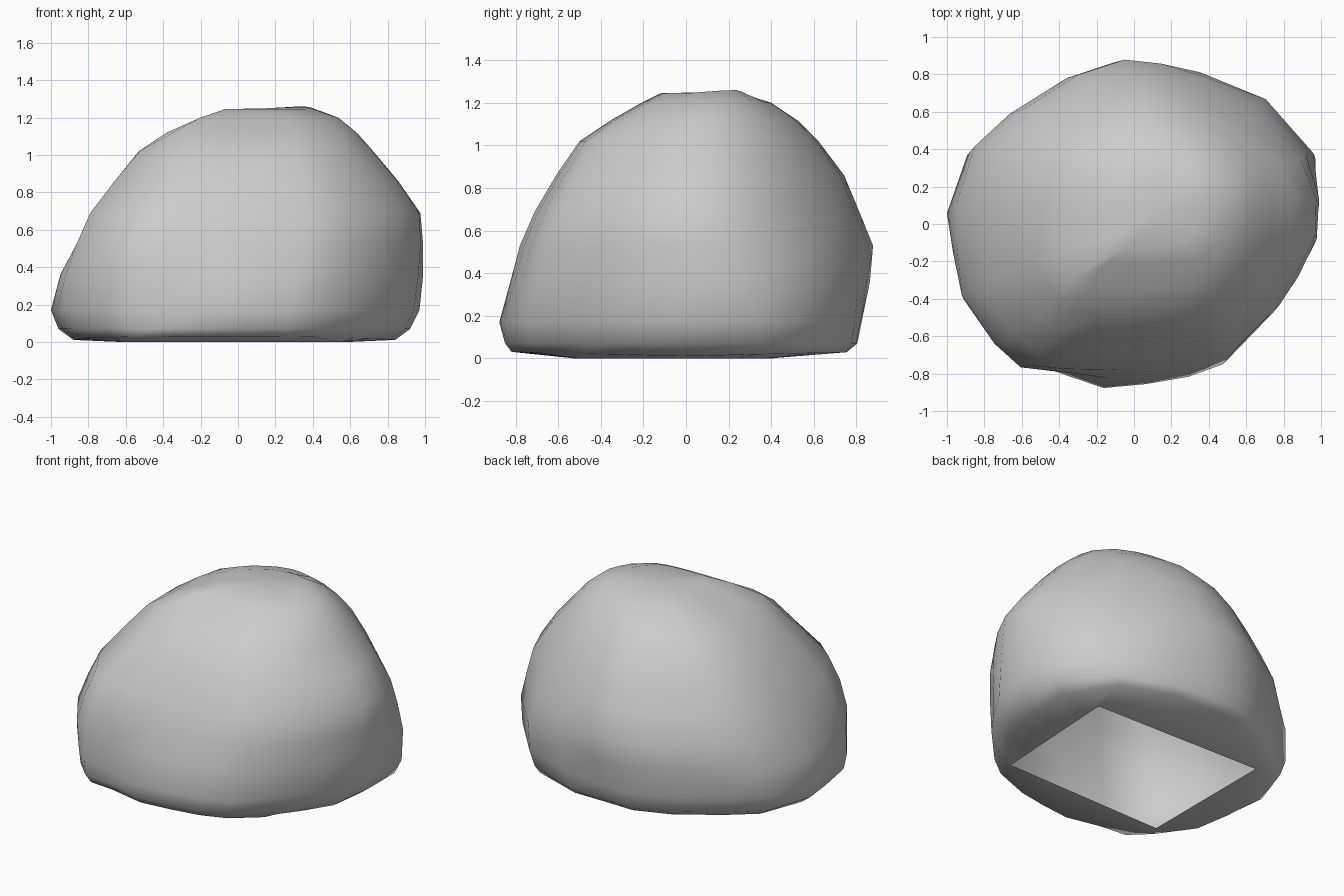
import bpy, bmesh
from mathutils import Vector

if "Cube" in bpy.data.objects:
    bpy.data.objects.remove(bpy.data.objects["Cube"])

# Plan outline of the boulder, clockwise from the back
outline = [(-.13, .88), (.08, .86), (.34, .81), (.69, .66), (.96, .37), (1, .1),
           (.97, -.13), (.85, -.33), (.74, -.48), (.5, -.74), (.31, -.81),
           (.08, -.85), (-.15, -.875), (-.42, -.79), (-.61, -.77), (-.74, -.64),
           (-.92, -.39), (-.97, -.13), (-1, .09), (-.89, .41), (-.69, .58), (-.39, .78)]
N = len(outline)

# Height, left, right, front, back, squareness, reach of front-left and back-right corners
levels = [(.01, -.88, .84, -.82, .75, 0, .93, .90),
          (.07, -.96, .92, -.85, .80, 0, .96, .93),
          (.17, -1.0, .97, -.88, .82, 0, .97, .96),
          (.36, -.95, .99, -.825, .86, .15, .98, .97),
          (.53, -.86, 1.0, -.78, .875, .2, .94, .92),
          (.69, -.79, .99, -.71, .81, .2, .87, .86),
          (.86, -.66, .87, -.61, .74, .25, .71, .78),
          (1.02, -.53, .73, -.50, .62, .4, .57, .69),
          (1.12, -.38, .64, -.35, .52, .5, .47, .61),
          (1.20, -.20, .54, -.21, .40, .4, .33, .51),
          (1.245, -.07, .38, -.12, .26, .2, .14, .40)]


def ring(z, left, right, front, back, square, front_left, back_right):
    """Fit the outline to the level's extents, then pull two corners to their reach."""
    centre = Vector(((left + right) / 2, (front + back) / 2))
    half = Vector(((right - left) / 2, (back - front) / 2))
    unit = []
    for x, y in outline:
        p = Vector((x, y / .875))
        s = (abs(p.x) ** 2.8 + abs(p.y) ** 2.8) ** (-1 / 2.8)
        unit.append(p.lerp(p * s, square))
    pts = [Vector((p.x * half.x, p.y * half.y)) for p in unit]
    for sign, reach in ((-1, front_left), (1, back_right)):
        d = Vector((1, 1)).normalized() * sign
        k = (reach - centre.dot(d)) / max(p.dot(d) for p in pts) - 1
        power = .7 if k > 0 else 1.3
        for p, u in zip(pts, unit):
            if u.x * sign > 0 and u.y * sign > 0:
                p *= 1 + k * (2 * u.x * u.y / u.length_squared) ** power
                p.x = max(-half.x, min(half.x, p.x))
                p.y = max(-half.y, min(half.y, p.y))
    return [(centre + p).to_3d() + Vector((0, 0, z)) for p in pts]


def opening():
    """Four-sided opening in the underside."""
    corners = [(3, .60, .38), (9, .55, -.51), (14, -.62, -.53), (20, -.62, .41)]
    pts = [None] * N
    for k, (i, x, y) in enumerate(corners):
        j, x2, y2 = corners[(k + 1) % 4]
        count = (j - i) % N
        for t in range(count):
            pts[(i + t) % N] = Vector((x, y, 0)).lerp(Vector((x2, y2, 0)), t / count)
    return pts


# Boulder shell
bm = bmesh.new()
rings = [[bm.verts.new(p) for p in r] for r in [opening()] + [ring(*l) for l in levels]]
for v in rings[1]:  # underside lifts towards front and back
    v.co.z += .025 * abs(v.co.y)
for a, b in zip(rings, rings[1:]):
    for i in range(N):
        j = (i + 1) % N
        bm.faces.new((a[j], a[i], b[i], b[j]))
top = bm.verts.new((.16, .08, 1.25))
for i in range(N):
    bm.faces.new((rings[-1][(i + 1) % N], rings[-1][i], top))

# Small peak on the crown
for v in bm.verts:
    d = (v.co - Vector((.33, .20, 1.25))).length
    v.co.z += .018 * max(0, 1 - d / .2)

mesh = bpy.data.meshes.new("boulder")
bm.to_mesh(mesh)
bm.free()
boulder = bpy.data.objects.new("boulder", mesh)
bpy.context.collection.objects.link(boulder)
for p in mesh.polygons:
    p.use_smooth = True
